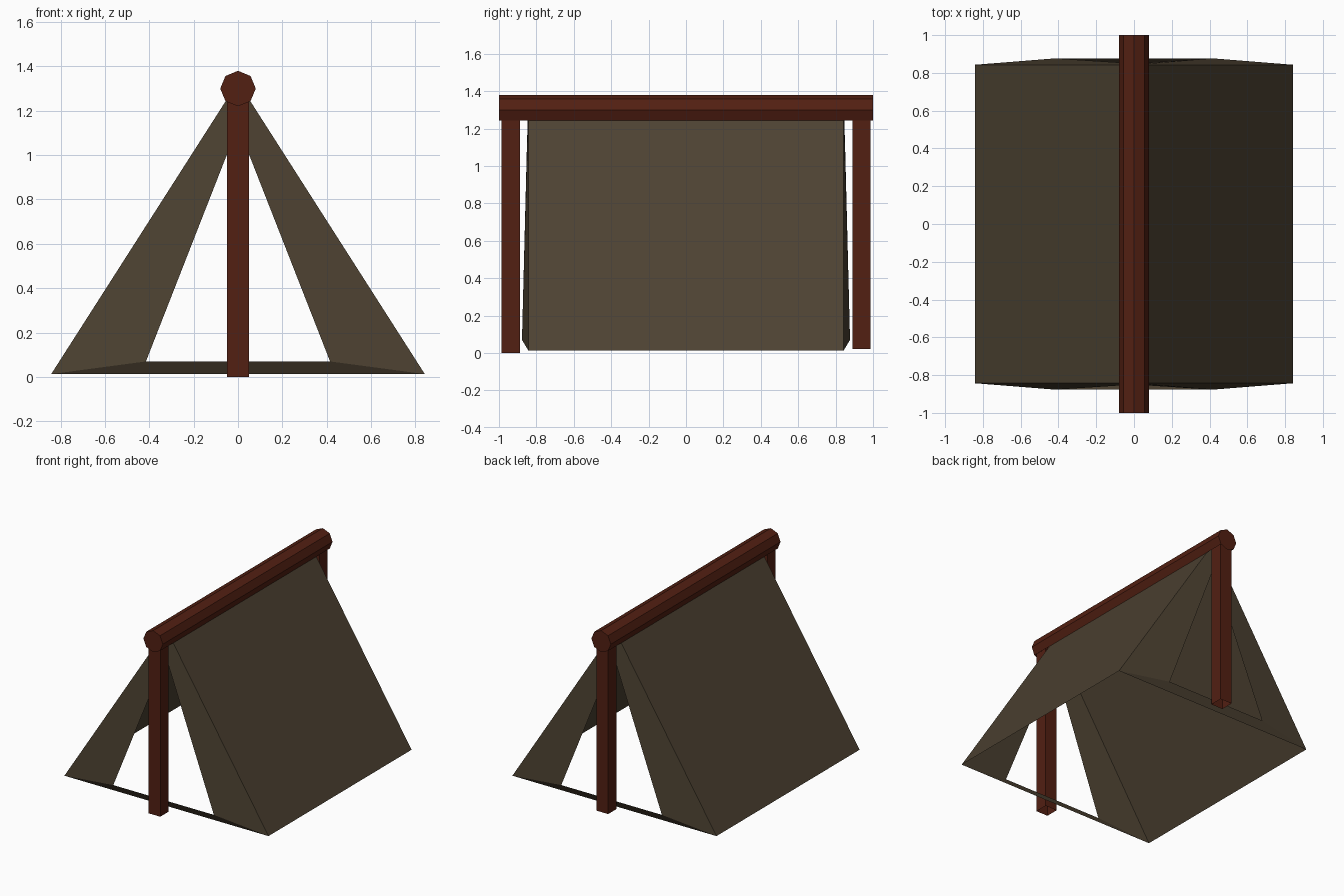
import bpy, bmesh
from math import pi
from mathutils import Matrix

if "Cube" in bpy.data.objects:
    bpy.data.objects.remove(bpy.data.objects["Cube"])


def material(name, rgb):
    m = bpy.data.materials.new(name)
    m.diffuse_color = (*rgb, 1)
    m.use_nodes = True
    m.node_tree.nodes["Principled BSDF"].inputs["Base Color"].default_value = m.diffuse_color
    return m


wood = material("wood", (0.085, 0.014, 0.006))
canvas = material("canvas", (0.075, 0.055, 0.032))


def finish(name, bm, mat):
    me = bpy.data.meshes.new(name)
    bm.to_mesh(me)
    bm.free()
    me.materials.append(mat)
    ob = bpy.data.objects.new(name, me)
    bpy.context.collection.objects.link(ob)
    return ob


# Ridge pole: octagonal, open along the hidden underside
bm = bmesh.new()
bmesh.ops.create_cone(bm, cap_ends=True, segments=8, radius1=0.08, radius2=0.08, depth=2,
                      matrix=Matrix.Translation((0, 0, 1.3)) @ Matrix.Rotation(pi / 2, 4, 'X'))
bm.normal_update()
bmesh.ops.delete(bm, geom=[f for f in bm.faces if f.normal.z < -0.85], context='FACES')
finish("ridge_pole", bm, wood)


# Upright posts: square tubes, open top and bottom
def post(name, y, z0, z1=1.25, w=0.098):
    bm = bmesh.new()
    bmesh.ops.create_cube(bm, size=1, matrix=Matrix.Translation((0, y, (z0 + z1) / 2))
                          @ Matrix.Diagonal((w, w, z1 - z0, 1)))
    bm.normal_update()
    bmesh.ops.delete(bm, geom=[f for f in bm.faces if abs(f.normal.z) > 0.9], context='FACES')
    finish(name, bm, wood)


post("front_post", -0.937, 0.0)
post("back_post", 0.938, 0.02)

# Tent cloth: two sloping walls and a framed triangular opening at each end, no floor
outer = [(-0.842, 0.013, 0.843), (0, 1.33, 0.843), (0.842, 0.013, 0.843)]
inner = [(-0.415, 0.07, 0.877), (0, 1.13, 0.85), (0.415, 0.07, 0.877)]
bm = bmesh.new()
rings = []
for s in (-1, 1):
    o = [bm.verts.new((x, s * y, z)) for x, z, y in outer]
    i = [bm.verts.new((x, s * y, z)) for x, z, y in inner]
    rings.append(o)
    for a in range(3):
        b = (a + 1) % 3
        bm.faces.new((o[a], o[b], i[b], i[a]))
front, back = rings
for a in (0, 1):
    bm.faces.new((front[a], front[a + 1], back[a + 1], back[a]))
bmesh.ops.recalc_face_normals(bm, faces=bm.faces)
finish("tent_cloth", bm, canvas)
